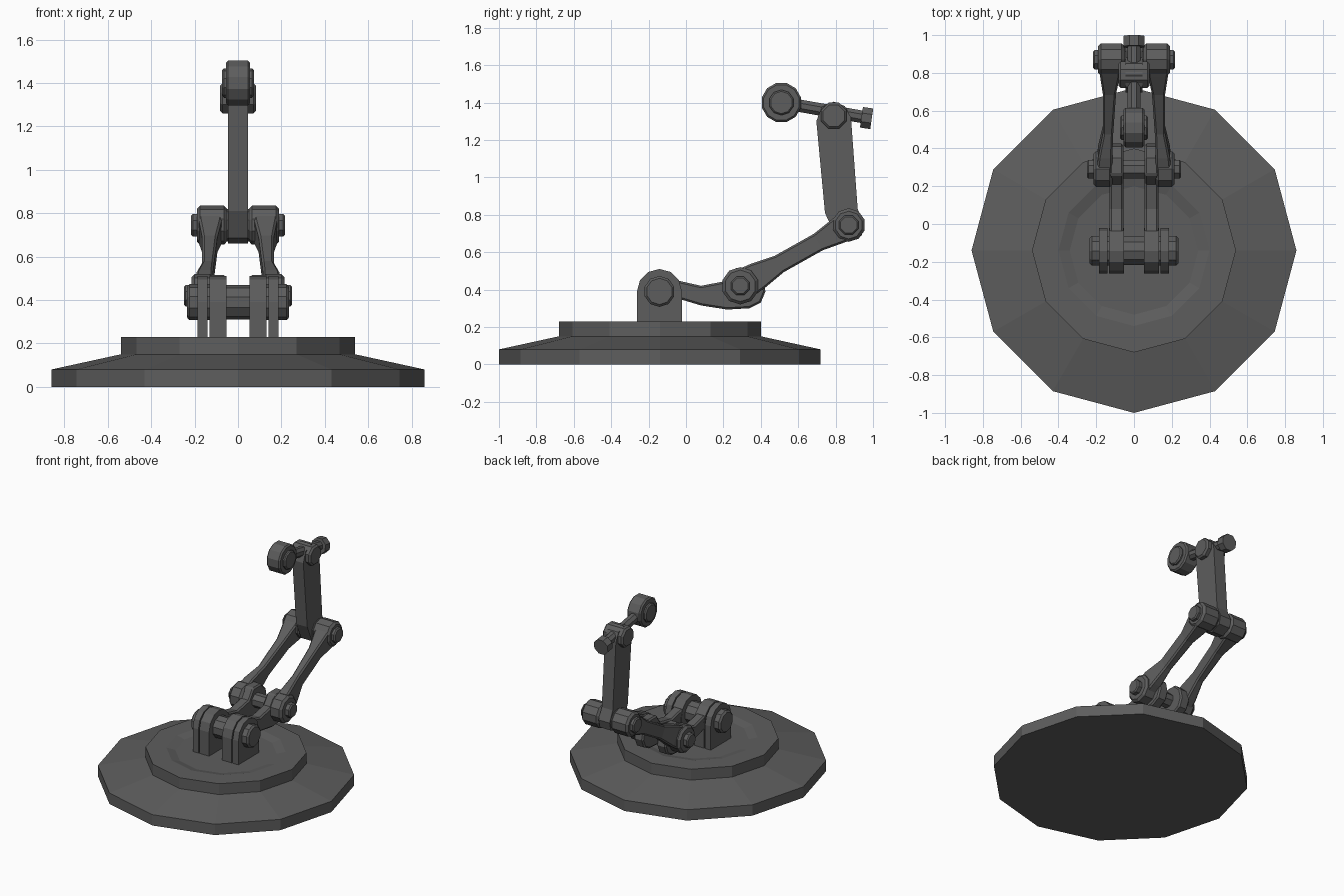
import bpy, bmesh, math
from mathutils import Vector

if "Cube" in bpy.data.objects:
    bpy.data.objects.remove(bpy.data.objects["Cube"])

mat = bpy.data.materials.new("dark grey metal")
mat.diffuse_color = (0.11, 0.11, 0.11, 1)
mat.use_nodes = True
mat.node_tree.nodes["Principled BSDF"].inputs["Base Color"].default_value = mat.diffuse_color


def finish(name, bm, bevel=0):
    bmesh.ops.recalc_face_normals(bm, faces=bm.faces[:])
    me = bpy.data.meshes.new(name)
    bm.to_mesh(me)
    bm.free()
    me.materials.append(mat)
    ob = bpy.data.objects.new(name, me)
    bpy.context.collection.objects.link(ob)
    if bevel:
        m = ob.modifiers.new("bevel", 'BEVEL')
        m.width = bevel
        m.segments = 1
        m.limit_method = 'ANGLE'
        m.angle_limit = math.radians(50)
    return ob


def loft(name, rings, bevel=0):
    # closed skin through rings with equal point counts
    bm = bmesh.new()
    vs = [[bm.verts.new(p) for p in r] for r in rings]
    n = len(vs[0])
    for a, b in zip(vs, vs[1:]):
        for i in range(n):
            j = (i + 1) % n
            bm.faces.new((a[i], a[j], b[j], b[i]))
    bm.faces.new(vs[0])
    bm.faces.new(vs[-1])
    return finish(name, bm, bevel)


def plate(name, prof, x0, x1, bevel=0):
    # side profile (y, z) extruded along x
    return loft(name, [[(x, y, z) for y, z in prof] for x in (x0, x1)], bevel)


def circle(y, z, r, n, a0=0.0):
    return [(y + r * math.cos(a0 + 2 * math.pi * i / n),
             z + r * math.sin(a0 + 2 * math.pi * i / n)) for i in range(n)]


def disc(name, y, z, r, x0, x1, n=10, bevel=0):
    return plate(name, circle(y, z, r, n, math.pi / n), x0, x1, bevel)


def rod(name, p, q, r, n=8):
    p, q = Vector(p), Vector(q)
    d = (q - p).normalized()
    u = Vector((1, 0, 0))
    v = d.cross(u)
    pts = circle(0, 0, r, n, math.pi / n)
    return loft(name, [[c + u * a + v * b for a, b in pts] for c in (p, q)])


# stepped base with a shallow dish on top
base = [(0.86, 0), (0.86, 0.08), (0.54, 0.15), (0.54, 0.23), (0.40, 0.23), (0.34, 0.215)]
loft("base", [[(x, y - 0.14, z) for x, y in circle(0, 0, r, 12)] for r, z in base])

# base joint
Y0, Z0 = -0.142, 0.39
arch = [(-0.262, 0.20), (-0.022, 0.20)] + [
    (Y0 + 0.12 * math.cos(math.radians(a)), Z0 + 0.12 * math.sin(math.radians(a)))
    for a in range(0, 181, 30)]
link = [(-0.14, 0.33), (-0.02, 0.345), (0.08, 0.315), (0.22, 0.293), (0.34, 0.30),
        (0.40, 0.33), (0.425, 0.39), (0.41, 0.46), (0.35, 0.515), (0.26, 0.515),
        (0.21, 0.445), (0.08, 0.42), (-0.03, 0.445), (-0.14, 0.46)]
YL, ZL, YU, ZU = 0.29, 0.42, 0.87, 0.745
D = Vector((YU - YL, ZU - ZL)).normalized()
N = Vector((-D.y, D.x))


def fore_ring(t, w, x0, x1, s):
    c = Vector((YL, ZL)).lerp(Vector((YU, ZU)), t)
    a, b = c + N * w, c - N * w
    return [(s * x0, a.x, a.y), (s * x1, a.x, a.y), (s * x1, b.x, b.y), (s * x0, b.x, b.y)]


for s, side in ((1, "right"), (-1, "left")):
    plate(side + "_inner_lug", arch, s * 0.053, s * 0.132)
    plate(side + "_outer_lug", arch, s * 0.140, s * 0.186)
    disc(side + "_base_bolt", Y0, Z0, 0.083, s * 0.12, s * 0.235, 10, 0.012)
    plate(side + "_lower_link", link, s * 0.055, s * 0.13, 0.01)
    # forearm: hubs with a slim waisted bar
    loft(side + "_forearm", [
        fore_ring(0.0, 0.085, 0.115, 0.20, s),
        fore_ring(0.16, 0.075, 0.115, 0.19, s),
        fore_ring(0.36, 0.05, 0.11, 0.165, s),
        fore_ring(0.72, 0.05, 0.095, 0.165, s),
        fore_ring(0.90, 0.07, 0.075, 0.18, s),
        fore_ring(1.0, 0.08, 0.07, 0.185, s)], 0.01)
    disc(side + "_forearm_lower_hub", YL, ZL, 0.10, s * 0.115, s * 0.215, 10, 0.015)
    disc(side + "_forearm_lower_bolt", YL, ZL, 0.053, s * 0.19, s * 0.25, 8, 0.008)
    disc(side + "_forearm_elbow_hub", YU, ZU, 0.09, s * 0.05, s * 0.19, 10, 0.015)
    disc(side + "_elbow_bolt", YU, ZU, 0.056, s * 0.17, s * 0.216, 8, 0.008)

disc("base_pin", Y0, Z0, 0.08, -0.13, 0.13)
disc("link_pin", YL, ZL, 0.052, -0.13, 0.13, 8)
disc("elbow_pin", YU, ZU, 0.075, -0.08, 0.08)

# upper arm
plate("upper_arm", [(0.743, 0.81), (0.80, 0.685), (0.87, 0.66), (0.94, 0.69), (0.955, 0.75),
                    (0.918, 0.83), (0.882, 1.32), (0.85, 1.38), (0.79, 1.405),
                    (0.725, 1.375), (0.697, 1.30)], -0.045, 0.045)
disc("wrist_hub", 0.79, 1.33, 0.075, -0.083, 0.083, 8, 0.012)

# head bar, roller and end cap
rod("head_bar", (0, 0.51, 1.40), (0, 0.95, 1.322), 0.036)
rod("end_cap", (0, 0.938, 1.321), (0, 0.993, 1.313), 0.06)
disc("head_roller", 0.51, 1.40, 0.108, -0.055, 0.055, 12, 0.01)
disc("head_bolt", 0.51, 1.40, 0.068, -0.073, 0.073, 10, 0.008)
